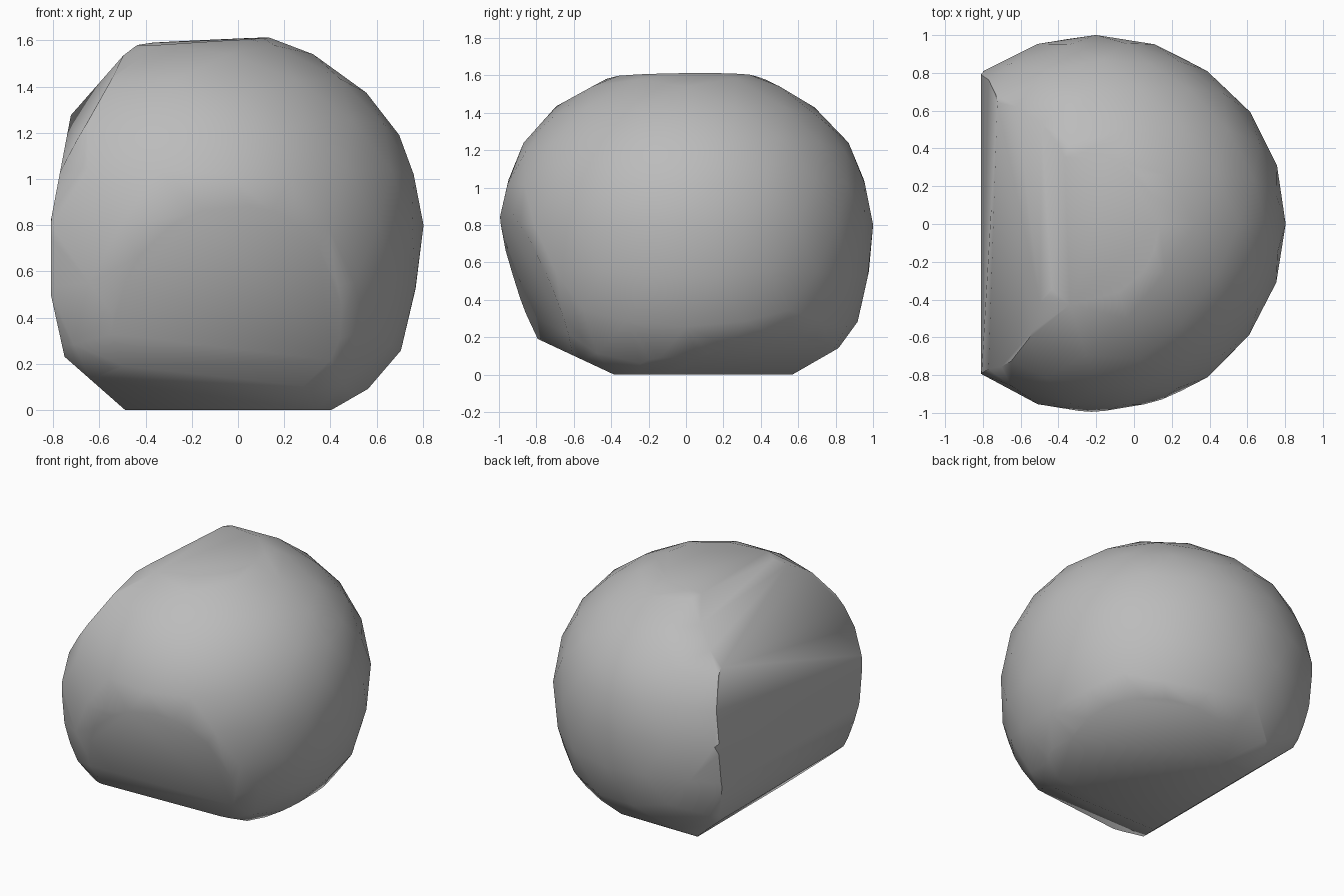
import bpy, bmesh, math, random
from mathutils import Vector

random.seed(4)
old = bpy.data.objects.get("Cube")
if old:
    bpy.data.objects.remove(old)

# Stone colour
stone = bpy.data.materials.new("grey_stone")
stone.use_nodes = True
grey = (0.5, 0.5, 0.5, 1)
stone.diffuse_color = grey
stone.node_tree.nodes["Principled BSDF"].inputs["Base Color"].default_value = grey

# Round boulder body: domed upper half, fuller lower half
CENTRE_X, MIDDLE_Z = -0.2, 0.8
bm = bmesh.new()
bmesh.ops.create_icosphere(bm, subdivisions=3, radius=1.0)
for v in bm.verts:
    x, y, z = v.co.normalized()
    if z < 0:
        k = (math.hypot(x, y) ** 2.5 + abs(z) ** 2.5) ** -0.4
        x, y, z = x * k, y * k, z * k * 0.97
    else:
        z *= 0.87
    worn = random.uniform(0.998, 1.008)
    v.co = Vector((x * worn + CENTRE_X, y * worn, z * worn + MIDDLE_Z))


def chip(point, outward):
    """Slice off everything outside a plane and close the cut."""
    geom = bm.verts[:] + bm.edges[:] + bm.faces[:]
    bmesh.ops.bisect_plane(bm, geom=geom, dist=1e-5, plane_co=point,
                           plane_no=Vector(outward).normalized(), clear_outer=True)
    rim = [e for e in bm.edges if e.is_boundary]
    if rim:
        bmesh.ops.holes_fill(bm, edges=rim, sides=0)


# Flat left side with leaning upper and lower parts
chip((-0.81, 0, 0.8), (-1, 0, 0))
chip((-0.81, 0, 0.82), (-1, 0, 0.19))
chip((-0.81, 0, 0.5), (-1, 0, -0.22))
chip((-0.75, 0, 0.23), (-0.66, 0, -0.75))

# Two shoulder facets fanning out from the peak of the left side
peak, ridge = Vector((-0.72, 0.62, 1.28)), Vector((-0.5, -0.4, 1.53))
for tip in (Vector((-0.8, -0.75, 1.0)), Vector((-0.35, 0.43, 1.6))):
    slope = (peak - ridge).cross(tip - ridge)
    chip(peak, slope if slope.z > 0 else -slope)

# Broad undercut front and the bevels below it
chip((-0.2, -1, 0.87), (0.12, -0.615, -0.24))
chip((0, -0.77, 0.18), (0, -0.42, -0.9))

# Worn lower edges on the right and back
chip((0.63, 0, 0.13), (0.5, 0, -0.87))
chip((0.05, 0.25, 0), (0.26, 0.26, -0.93))
chip((0, 0.83, 0.15), (0, 0.5, -0.87))

# Slightly tilted top and flat base
chip((0, 0, 1.605), (-0.05, -0.01, 1))
chip((0, 0, 0), (0, 0, -1))

# Merge slivers
bmesh.ops.remove_doubles(bm, verts=bm.verts[:], dist=0.03)
bmesh.ops.recalc_face_normals(bm, faces=bm.faces[:])

mesh = bpy.data.meshes.new("boulder")
bm.to_mesh(mesh)
bm.free()
mesh.materials.append(stone)
boulder = bpy.data.objects.new("boulder", mesh)
bpy.context.collection.objects.link(boulder)

# Smooth weathered surface with crisp chipped edges
bpy.ops.object.select_all(action="DESELECT")
boulder.select_set(True)
bpy.context.view_layer.objects.active = boulder
bpy.ops.object.shade_smooth_by_angle(angle=math.radians(45))
